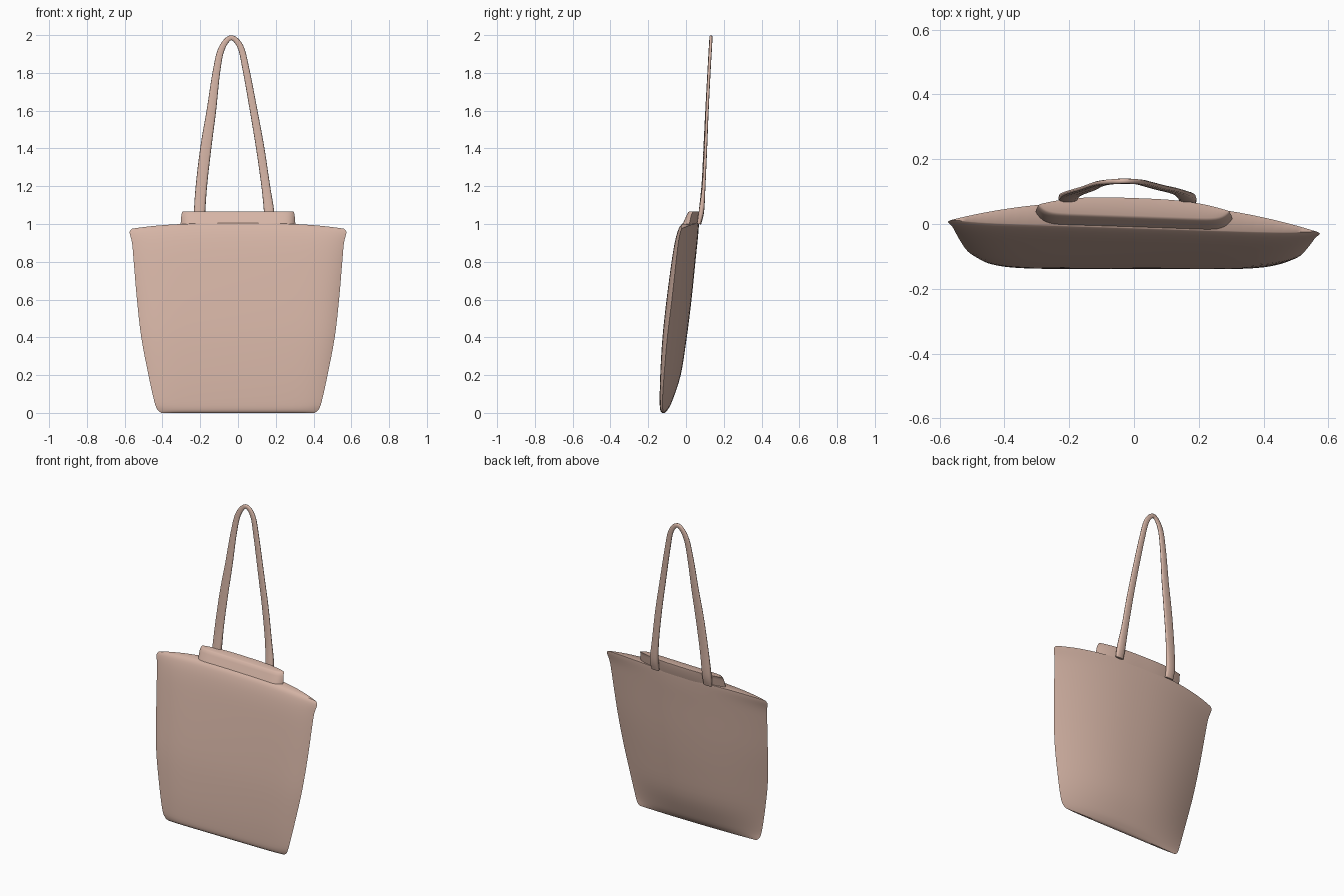
import bpy, bmesh, math
from mathutils import Vector

if "Cube" in bpy.data.objects:
    bpy.data.objects.remove(bpy.data.objects["Cube"])

fabric = bpy.data.materials.new("dusty pink canvas")
fabric.diffuse_color = (0.67, 0.46, 0.38, 1)
fabric.use_nodes = True
fabric.node_tree.nodes["Principled BSDF"].inputs["Base Color"].default_value = fabric.diffuse_color


def finish(bm, name, angle=50):
    bmesh.ops.recalc_face_normals(bm, faces=bm.faces)
    me = bpy.data.meshes.new(name)
    bm.to_mesh(me)
    bm.free()
    ob = bpy.data.objects.new(name, me)
    bpy.context.collection.objects.link(ob)
    me.materials.append(fabric)
    bpy.ops.object.select_all(action='DESELECT')
    ob.select_set(True)
    bpy.context.view_layer.objects.active = ob
    bpy.ops.object.shade_smooth_by_angle(angle=math.radians(angle))
    return ob


def catmull(rows, steps):
    """Smooth interpolation through rows of numbers."""
    out = []
    for i in range(len(rows) - 1):
        a, b = rows[max(i - 1, 0)], rows[i]
        c, d = rows[i + 1], rows[min(i + 2, len(rows) - 1)]
        for s in range(steps):
            t = s / steps
            out.append([0.5 * (2 * q + (r - p) * t + (2 * p - 5 * q + 4 * r - v) * t * t
                               + (3 * q - p - 3 * r + v) * t ** 3)
                        for p, q, r, v in zip(a, b, c, d)])
    out.append(list(rows[-1]))
    return out


def loft(name, levels, front_pow, back_pow, rise, n=40):
    """Stack D-shaped sections: (z, half width, seam y, front y, back y)."""
    bm = bmesh.new()
    us = [math.sin(math.pi * (i / n - 0.5)) for i in range(n + 1)]
    rings = []
    for z, w, ys, yf, yb in levels:
        ring = []
        sides = [(u, yf, front_pow) for u in us] + [(u, yb, back_pow) for u in us[-2:0:-1]]
        for u, y, p in sides:
            x = u * w
            yy = ys + (y - ys) * (1 - abs(u) ** p) - 0.033 * x * z
            zz = z + rise * (1 - abs(u) ** 3) * z ** 6
            ring.append(bm.verts.new((x, yy, zz)))
        rings.append(ring)
    m = 2 * n
    for a, b in zip(rings, rings[1:]):
        for i in range(m):
            j = (i + 1) % m
            bm.faces.new((a[i], a[j], b[j], b[i]))
    # close bottom and top with strips from front to back
    for r in (rings[0], rings[-1]):
        for i in range(n):
            quad = [r[i], r[i + 1], r[(m - i - 1) % m], r[(m - i) % m]]
            bm.faces.new(list(dict.fromkeys(quad)))
    return finish(bm, name)


# bag body: flat front, bulging back, leaning backwards
body = [(0.0, .405, -.12, -.126, -.112), (0.015, .425, -.122, -.136, -.098),
        (0.06, .443, -.124, -.139, -.074), (0.2, .474, -.113, -.135, -.028),
        (0.4, .512, -.092, -.121, .004), (0.6, .535, -.064, -.097, .029),
        (0.8, .552, -.038, -.067, .050), (0.9, .561, -.024, -.047, .061),
        (0.955, .574, -.012, -.028, .066), (0.975, .562, -.005, -.012, .067)]
loft("bag_body", catmull(body, 4), 8, 2.2, 0.034)

# raised band along the opening, its front leaning back to the rim
band = [(0.9, .308, .015, -.036, .045), (0.975, .304, .022, -.022, .060),
        (1.01, .303, .030, -.006, .072), (1.045, .300, .038, .010, .077),
        (1.062, .296, .045, .018, .080), (1.067, .293, .05, .026, .080)]
loft("top_band", band, 14, 3, 0)


# carrying strap: flat ribbon swept along an arch (x, y, z, half width, half depth)
path = [(-.203, .070, 1.0, .028, .010), (-.203, .082, 1.07, .030, .014),
        (-.192, .092, 1.22, .030, .009), (-.168, .101, 1.42, .029, .008),
        (-.141, .110, 1.6, .025, .008), (-.115, .121, 1.80, .020, .008),
        (-.088, .128, 1.925, .017, .008), (-.038, .132, 1.986, .013, .008),
        (.012, .130, 1.94, .016, .008), (.042, .123, 1.82, .018, .008),
        (.083, .112, 1.6, .020, .008), (.118, .104, 1.4, .022, .008),
        (.147, .094, 1.2, .023, .009), (.164, .082, 1.07, .027, .014),
        (.166, .068, 1.0, .026, .010)]
pts = catmull(path, 6)
bm = bmesh.new()
rings = []
for k, (x, y, z, hw, hd) in enumerate(pts):
    p, q = pts[max(k - 1, 0)], pts[min(k + 1, len(pts) - 1)]
    tan = (Vector(q[:3]) - Vector(p[:3])).normalized()
    side = tan.cross(Vector((0, 1, 0))).normalized()
    depth = side.cross(tan)
    ring = []
    for i in range(12):
        a = math.tau * i / 12
        c, s = math.cos(a), math.sin(a)
        ring.append(bm.verts.new(Vector((x, y, z))
                                 + side * hw * math.copysign(abs(c) ** 0.7, c)
                                 + depth * hd * math.copysign(abs(s) ** 0.7, s)))
    rings.append(ring)
for a, b in zip(rings, rings[1:]):
    for i in range(12):
        j = (i + 1) % 12
        bm.faces.new((a[i], a[j], b[j], b[i]))
bm.faces.new(rings[0])
bm.faces.new(rings[-1])
finish(bm, "carrying_strap", 60)
